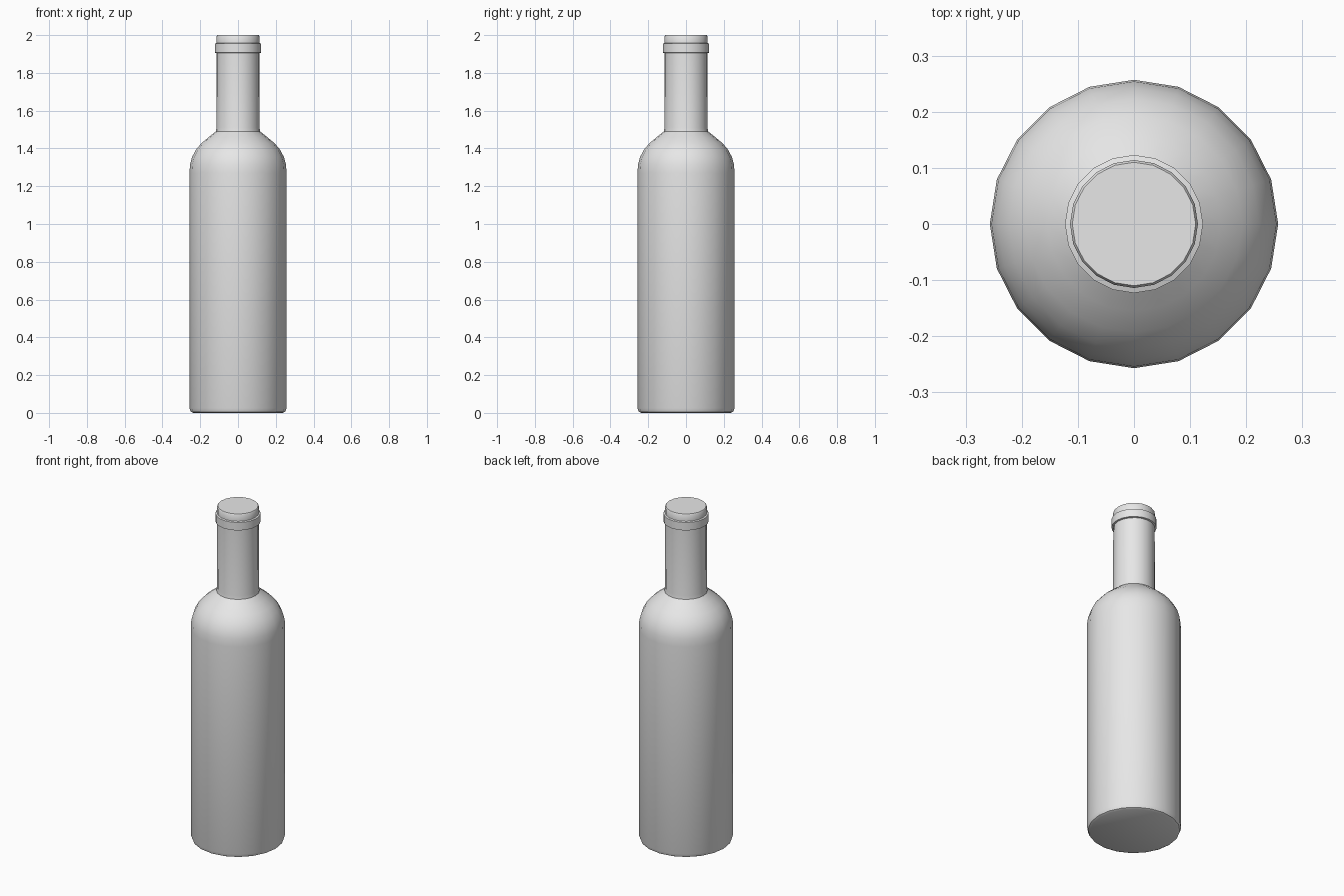
import bpy
import math

SIDES = 20

cube = bpy.data.objects.get("Cube")
if cube:
    bpy.data.objects.remove(cube, do_unlink=True)

glass = bpy.data.materials.new("plain_grey")
glass.use_nodes = True
grey = (0.8, 0.8, 0.8, 1)
glass.diffuse_color = grey
glass.node_tree.nodes["Principled BSDF"].inputs["Base Color"].default_value = grey


def lathe(name, profile):
    """Revolve (radius, height) points around z and cap both ends."""
    verts, faces = [], []
    for r, z in profile:
        for i in range(SIDES):
            a = math.tau * i / SIDES
            verts.append((r * math.cos(a), r * math.sin(a), z))
    for k in range(len(profile) - 1):
        for i in range(SIDES):
            j = (i + 1) % SIDES
            low, high = k * SIDES, (k + 1) * SIDES
            faces.append((low + i, low + j, high + j, high + i))
    last = (len(profile) - 1) * SIDES
    faces.append(tuple(reversed(range(SIDES))))
    faces.append(tuple(range(last, last + SIDES)))
    mesh = bpy.data.meshes.new(name)
    mesh.from_pydata(verts, [], faces)
    mesh.materials.append(glass)
    obj = bpy.data.objects.new(name, mesh)
    bpy.context.collection.objects.link(obj)
    bpy.ops.object.select_all(action="DESELECT")
    obj.select_set(True)
    bpy.context.view_layer.objects.active = obj
    bpy.ops.object.shade_smooth_by_angle(angle=math.radians(40))
    return obj


# Rounded base, straight body, domed shoulder, neck, collar and closed mouth
lathe("bottle", [
    (0.238, 0), (0.25, 0.006), (0.257, 0.025),
    (0.257, 1.27), (0.254, 1.315), (0.243, 1.355), (0.223, 1.393),
    (0.193, 1.428), (0.155, 1.46), (0.117, 1.49),
    (0.114, 1.51), (0.113, 1.905),
    (0.123, 1.907), (0.123, 1.955), (0.114, 1.958),
    (0.114, 1.994), (0.11, 2),
])
